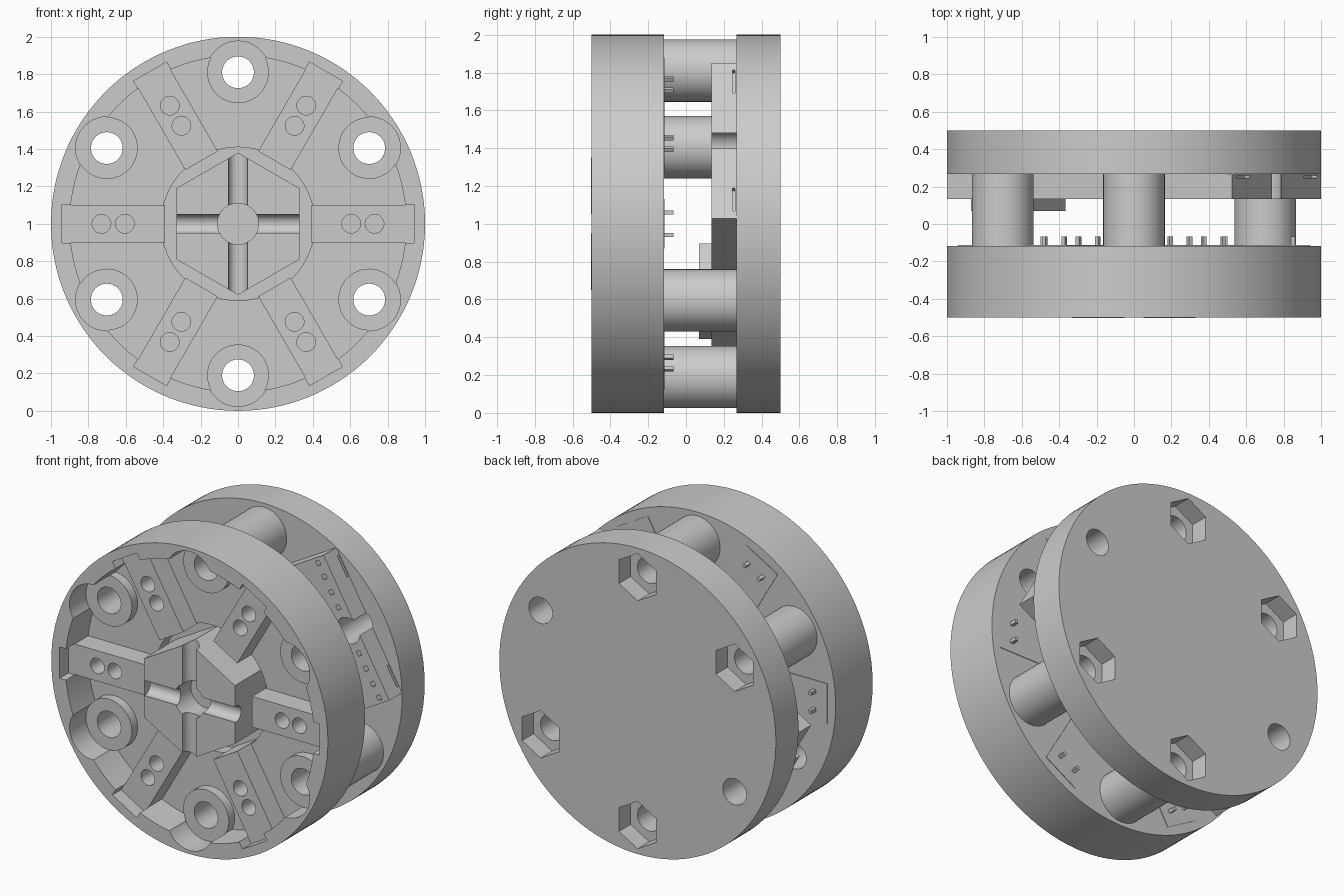
import bpy, bmesh
from math import sin, cos, pi, radians

if "Cube" in bpy.data.objects:
    bpy.data.objects.remove(bpy.data.objects["Cube"])

CZ = 1.0  # height of the disc axis


def circle(r, d=0, ang=0, n=48, phase=0):
    """Round or polygonal profile, centred at distance d along angle ang."""
    cx, cz = d * cos(radians(ang)), d * sin(radians(ang))
    return [(cx + r * cos(2 * pi * i / n + phase), cz + r * sin(2 * pi * i / n + phase)) for i in range(n)]


def bar(ang, r0, r1, t0, t1):
    """Rectangle from r0 to r1 along a spoke at ang, t0 to t1 across it."""
    c, s = cos(radians(ang)), sin(radians(ang))
    return [(r * c - t * s, r * s + t * c) for r, t in ((r0, t0), (r1, t0), (r1, t1), (r0, t1))]


def solid(name, profiles, y0, y1):
    """Extrude each x-z profile along y into one object."""
    bm = bmesh.new()
    for pts in profiles:
        a = [bm.verts.new((x, y0, CZ + z)) for x, z in pts]
        b = [bm.verts.new((x, y1, CZ + z)) for x, z in pts]
        bm.faces.new(a)
        bm.faces.new(b[::-1])
        for i in range(len(a)):
            j = (i + 1) % len(a)
            bm.faces.new((a[j], a[i], b[i], b[j]))
    bmesh.ops.recalc_face_normals(bm, faces=bm.faces)
    me = bpy.data.meshes.new(name)
    bm.to_mesh(me)
    bm.free()
    ob = bpy.data.objects.new(name, me)
    bpy.context.collection.objects.link(ob)
    return ob


def combine(ob, tool, op='DIFFERENCE'):
    """Apply a boolean and remove the tool object."""
    m = ob.modifiers.new("bool", 'BOOLEAN')
    m.operation, m.object, m.solver = op, tool, 'EXACT'
    bpy.ops.object.select_all(action='DESELECT')
    bpy.context.view_layer.objects.active = ob
    ob.select_set(True)
    bpy.ops.object.modifier_apply(modifier=m.name)
    bpy.data.objects.remove(tool)


def cut(ob, profiles, y0, y1):
    combine(ob, solid("cutter", profiles, y0, y1))


def add(ob, profiles, y0, y1):
    combine(ob, solid("adder", profiles, y0, y1), 'UNION')


SPOKES = [60 * i for i in range(6)]
HOLES = [30 + 60 * i for i in range(6)]
POSTS = [a for a in HOLES if a not in (30, 210)]  # the other two hold the board
R = 0.81

# Front disc: hollowed shell with spokes, screw bosses and hub
front = solid("front_disc", [circle(1, n=128)], -0.5, -0.117)
cut(front, [circle(0.9, n=96)], -0.6, -0.27)
cut(front, [circle(0.41, n=64)], -0.6, -0.18)
add(front, [bar(a, 0.39, 0.92, -0.1, 0.1) for a in SPOKES], -0.45, -0.17)
cut(front, [bar(a, 0.36, 0.94, -0.102, 0.102) for a in SPOKES], -0.6, -0.41)
add(front, [circle(0.165, R, a) for a in HOLES], -0.4, -0.2)
cut(front, [circle(0.167, R, a) for a in HOLES], -0.6, -0.33)
cut(front, [circle(0.085, R, a) for a in HOLES], -0.7, 0.1)
cut(front, [circle(0.05, d, a, 32) for a in SPOKES for d in (0.605, 0.73)], -0.6, -0.2)

# Hexagonal hub with crossed grooves and a centre bore
hub = solid("hub", [circle(0.38, n=6, phase=pi / 2)], -0.503, -0.17)
for rot in ((0, pi / 2, 0), (0, 0, 0)):
    bpy.ops.mesh.primitive_cylinder_add(vertices=32, radius=0.052, depth=1, location=(0, -0.49, CZ), rotation=rot)
    combine(hub, bpy.context.object)
cut(hub, [circle(0.11)], -0.6, -0.33)

# Circuit strips and pin ends on the rear of the front disc
strips = solid("led_strips", [bar(a, 0.38, 0.94, -0.13, 0.13) for a in SPOKES], -0.119, -0.113)
pins = solid("pin_ends", [bar(a, d - 0.011, d + 0.011, t - 0.011, t + 0.011)
                          for a in SPOKES for d in (0.49, 0.85) for t in (-0.06, 0.06)], -0.115, -0.067)

# Spacer posts
posts = solid("spacer_posts", [circle(0.165, R, a) for a in POSTS], -0.117, 0.27)
cut(posts, [circle(0.085, R, a) for a in POSTS], -0.3, 0.4)

# Back disc with nut pockets
back = solid("back_disc", [circle(1, n=128)], 0.267, 0.5)
cut(back, [circle(0.085, R, a) for a in HOLES], 0.1, 0.7)
cut(back, [circle(0.155, R, a, 6, pi / 2) for a in POSTS], 0.38, 0.7)

# Slanted control board block, with screw holes, header sockets and end slots
board = solid("control_board", [bar(30, -0.88, 0.88, -0.475, 0.475)], 0.135, 0.267)
cut(board, [circle(0.085, R, a) for a in (30, 210)], 0, 0.4)
cut(board, [bar(30, 0.8, 0.83, s * t - 0.015, s * t + 0.015)
            for s in (-1, 1) for t in (0.15, 0.25, 0.35, 0.44)], 0.1, 0.17)
cut(board, [bar(30, 0.85, 0.95, t - 0.07, t + 0.07) for t in (-0.36, 0.36)], 0.245, 0.26)

# Connector housing on the board
plug = solid("connector", [bar(210, 0.53, 0.9, -0.185, 0.185)], 0.07, 0.135)
cut(plug, [circle(0.085, R, 210)], 0, 0.4)

# Smooth the round walls while keeping edges crisp
bpy.ops.object.select_all(action='SELECT')
bpy.context.view_layer.objects.active = front
bpy.ops.object.shade_smooth_by_angle(angle=radians(25))
